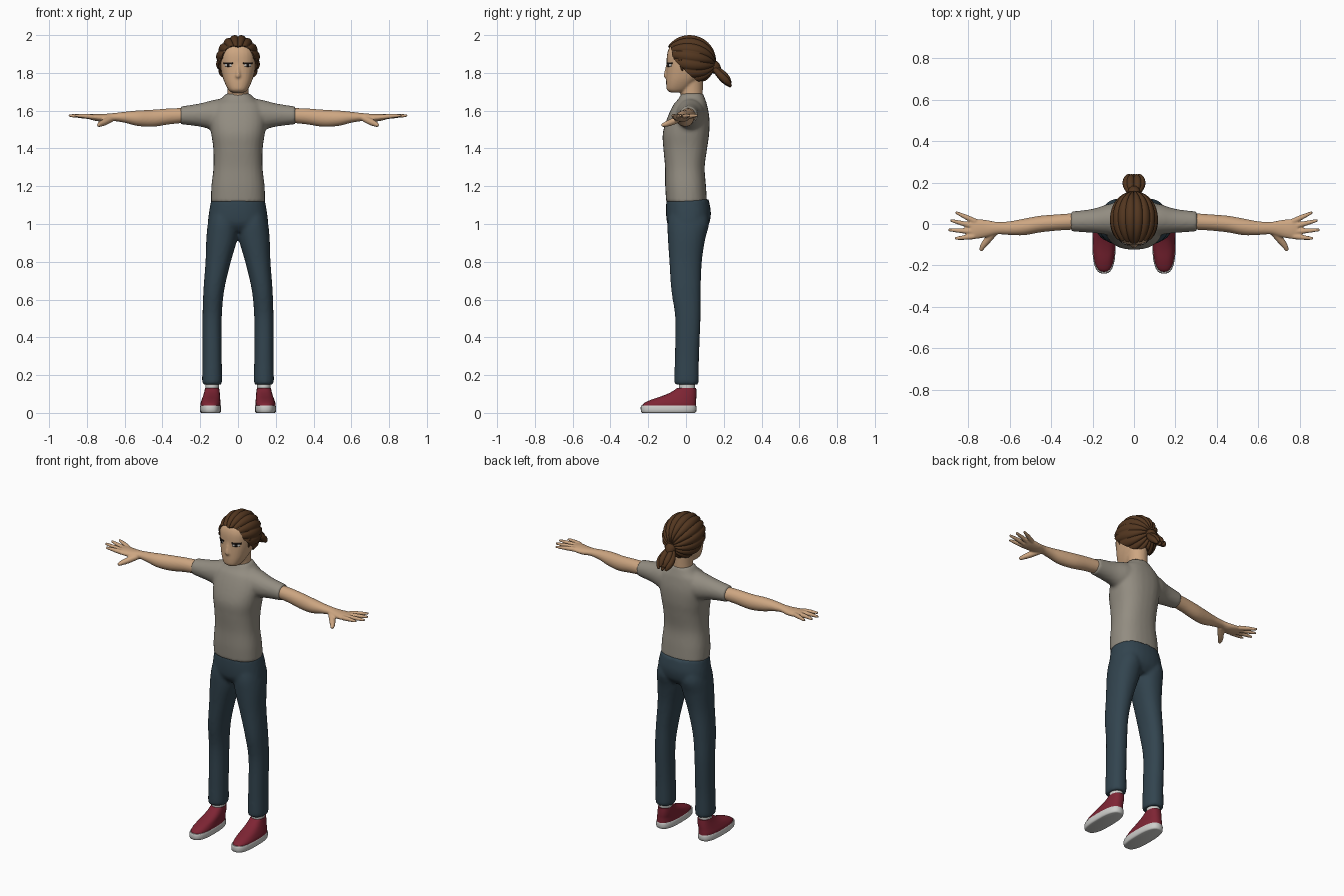
import bpy, bmesh, math
from mathutils import Vector, Matrix

cube = bpy.data.objects.get("Cube")
if cube:
    bpy.data.objects.remove(cube)


def material(name, rgb):
    m = bpy.data.materials.new(name)
    m.use_nodes = True
    m.diffuse_color = (*rgb, 1)
    m.node_tree.nodes["Principled BSDF"].inputs["Base Color"].default_value = (*rgb, 1)
    return m


skin = material("skin", (0.61, 0.38, 0.22))
grey = material("shirt grey", (0.29, 0.265, 0.22))
denim = material("denim blue", (0.032, 0.058, 0.078))
red = material("shoe red", (0.21, 0.018, 0.034))
white = material("white", (0.62, 0.62, 0.6))
brown = material("hair brown", (0.085, 0.037, 0.014))
dark = material("eye dark", (0.015, 0.01, 0.008))


def smooth(rows, steps=5):
    """Catmull-Rom interpolation of rows of numbers."""
    out = []
    for i in range(len(rows) - 1):
        p = [rows[max(0, min(len(rows) - 1, i + k))] for k in (-1, 0, 1, 2)]
        for s in range(steps):
            t = s / steps
            out.append([b + 0.5 * t * (c - a + t * (2*a - 5*b + 4*c - d + t * (3*(b - c) + d - a)))
                        for a, b, c, d in zip(*p)])
    return out + [list(rows[-1])]


def skin_rings(bm, rings):
    loops = [[bm.verts.new(p) for p in ring] for ring in rings]
    n = len(loops[0])
    for a, b in zip(loops, loops[1:]):
        for i in range(n):
            bm.faces.new((a[i], a[(i + 1) % n], b[(i + 1) % n], b[i]))
    bm.faces.new(loops[0])
    bm.faces.new(loops[-1])


def oval(ru, rv, power, sides=28):
    pts = []
    for i in range(sides):
        c, s = math.cos(math.tau * i / sides), math.sin(math.tau * i / sides)
        pts.append((ru * math.copysign(abs(c) ** (2 / power), c),
                    rv * math.copysign(abs(s) ** (2 / power), s)))
    return pts


def loft(bm, rows, axis="z", power=2.0, side=1, steps=5):
    """Rows are position, two centre values, two radii."""
    rings = []
    for t, a, b, ru, rv in smooth(rows, steps):
        ring = [(a + u, b + v) for u, v in oval(ru, rv, power)]
        rings.append([(side * u, v, t) if axis == "z" else (side * t, u, v) for u, v in ring])
    skin_rings(bm, rings)


def tube(bm, rows):
    """Rows are x, y, z, radius."""
    pts = smooth(rows)
    rings = []
    for i, p in enumerate(pts):
        a, b = pts[max(0, i - 1)], pts[min(len(pts) - 1, i + 1)]
        q = (Vector(b[:3]) - Vector(a[:3])).to_track_quat("Z", "Y")
        rings.append([Vector(p[:3]) + q @ Vector((u, v, 0)) for u, v in oval(p[3], p[3], 2, 12)])
    skin_rings(bm, rings)


def finish(name, bm, mat, voxel=0, angle=60):
    bmesh.ops.recalc_face_normals(bm, faces=bm.faces)
    me = bpy.data.meshes.new(name)
    bm.to_mesh(me)
    bm.free()
    me.materials.append(mat)
    me.polygons.foreach_set("use_smooth", [True] * len(me.polygons))
    me.set_sharp_from_angle(angle=math.radians(angle))
    ob = bpy.data.objects.new(name, me)
    bpy.context.collection.objects.link(ob)
    if voxel:
        r = ob.modifiers.new("blend", "REMESH")
        r.mode, r.voxel_size, r.use_smooth_shade = "VOXEL", voxel, True
        s = ob.modifiers.new("soften", "SMOOTH")
        s.factor, s.iterations = 0.5, 4
    return ob


# Shirt: torso and short sleeves blended together
bm = bmesh.new()
loft(bm, [(1.115, 0, .003, .144, .108), (1.2, 0, -.002, .141, .108), (1.3, 0, -.006, .13, .105),
          (1.4, 0, -.004, .131, .116), (1.48, 0, 0, .142, .123), (1.56, 0, .012, .148, .112),
          (1.63, 0, .022, .13, .09), (1.66, 0, .03, .092, .072), (1.69, 0, .033, .066, .058)], power=2.4)
for s in (1, -1):
    loft(bm, [(.05, .02, 1.58, .08, .085), (.12, .022, 1.577, .075, .082),
              (.2, .015, 1.577, .058, .062), (.305, .012, 1.575, .048, .047)], "x", side=s)
finish("shirt", bm, grey, .01)

# Trousers: hips and two legs blended together
bm = bmesh.new()
loft(bm, [(.96, 0, .012, .12, .08), (1.0, 0, .012, .157, .11), (1.06, 0, .013, .154, .119),
          (1.13, 0, .008, .141, .112)], power=2.3)
for s in (1, -1):
    loft(bm, [(.15, .137, .003, .049, .06), (.17, .137, .003, .053, .065), (.3, .137, .005, .051, .064),
              (.5, .137, .01, .051, .067), (.65, .128, 0, .055, .078), (.8, .105, -.002, .067, .086),
              (.92, .086, .003, .082, .099), (1.0, .079, .012, .081, .11),
              (1.06, .076, .012, .07, .1)], power=2.2, side=s)
finish("trousers", bm, denim, .01)

# Arms with hands, socks and shoes
for s, label in ((1, "left"), (-1, "right")):
    bm = bmesh.new()
    loft(bm, [(.28, .013, 1.575, .04, .039), (.36, .008, 1.57, .039, .042), (.45, 0, 1.56, .04, .045),
              (.53, -.014, 1.56, .04, .041), (.6, -.02, 1.565, .033, .029), (.66, -.02, 1.566, .03, .021),
              (.71, -.022, 1.562, .041, .021), (.76, -.024, 1.565, .048, .018),
              (.79, -.024, 1.568, .044, .012)], "x", side=s)
    for bx, by, tx, ty in ((.77, -.06, .865, -.07), (.775, -.037, .897, -.028),
                           (.775, -.011, .887, .018), (.765, .012, .862, .057)):
        tube(bm, [(s * bx, by, 1.567, .014), (s * (bx + tx) / 2, (by + ty) / 2, 1.572, .012),
                  (s * tx, ty, 1.574, .007)])
    tube(bm, [(s * .67, -.035, 1.558, .018), (s * .705, -.075, 1.54, .018),
              (s * .73, -.108, 1.528, .014), (s * .74, -.13, 1.522, .008)])
    finish(label + "_arm", bm, skin, .005)

    bm = bmesh.new()
    loft(bm, [(.08, .137, .005, .036, .042), (.17, .137, .005, .036, .042)], side=s)
    finish(label + "_sock", bm, white)

    bm = bmesh.new()
    loft(bm, [(0, .145, -.092, .048, .138), (.006, .145, -.092, .055, .146),
              (.03, .145, -.092, .056, .148), (.04, .145, -.092, .053, .145)], power=2.7, side=s, steps=2)
    finish(label + "_sole", bm, white)

    bm = bmesh.new()
    loft(bm, [(.032, .145, -.09, .053, .144), (.05, .145, -.085, .053, .139), (.07, .143, -.065, .049, .119),
              (.09, .14, -.035, .045, .09), (.11, .138, -.012, .041, .067), (.132, .137, .004, .037, .05)],
         power=2.5, side=s)
    finish(label + "_shoe", bm, red)

# Head, neck and nose
HEAD = [(1.697, 0, -.05, .035, .035), (1.71, 0, -.045, .05, .056), (1.74, 0, -.03, .067, .075),
        (1.78, 0, -.01, .082, .095), (1.84, 0, .008, .095, .111), (1.9, 0, .01, .097, .11),
        (1.94, 0, .008, .08, .092), (1.97, 0, .01, .05, .06)]
HEAD_POWER = 2.4
bm = bmesh.new()
loft(bm, HEAD, power=HEAD_POWER)
loft(bm, [(1.64, 0, .03, .06, .058), (1.7, 0, .03, .055, .059), (1.8, 0, .03, .06, .062)])
loft(bm, [(1.772, 0, -.1, .006, .008), (1.78, 0, -.103, .015, .015), (1.8, 0, -.101, .013, .015),
          (1.83, 0, -.098, .009, .011), (1.86, 0, -.095, .008, .006)])
finish("head", bm, skin, .006)


def face_y(x, z):
    rows = smooth(HEAD, 12)
    _, _, cy, rx, ry = min(rows, key=lambda r: abs(r[0] - z))
    return cy - ry * max(0, 1 - abs(x / rx) ** HEAD_POWER) ** (1 / HEAD_POWER)


def face_patch(name, x0, x1, z0, z1, mat, lift):
    """Thin plate wrapped on the face."""
    bm = bmesh.new()
    cols = []
    for i in range(9):
        x = x0 + (x1 - x0) * i / 8
        cols.append([bm.verts.new((x, face_y(x, z) - lift, z)) for z in (z0, z1)])
    for a, b in zip(cols, cols[1:]):
        bm.faces.new((a[0], b[0], b[1], a[1]))
    ob = finish(name, bm, mat)
    ob.modifiers.new("thickness", "SOLIDIFY").thickness = .003


for s, label in ((1, "left"), (-1, "right")):
    face_patch(label + "_eye_white", s * .034, s * .07, 1.834, 1.846, white, .002)
    face_patch(label + "_iris", s * .045, s * .059, 1.832, 1.847, dark, .004)
    face_patch(label + "_brow", s * .028, s * .076, 1.847, 1.856, dark, .004)
    bm = bmesh.new()
    tube(bm, [(s * .097, -.03, 1.87, .012), (s * .094, -.022, 1.84, .011), (s * .085, -.02, 1.81, .004)])
    finish(label + "_sideburn", bm, brown)

# Hair: rows of braids swept from hairline to the knot
BRAIDS, PER = 16, 10
tilt = Matrix.Rotation(math.radians(-8), 3, "X")


def hairline(a):
    for a0, a1, t0, t1 in ((0, 90, 24, 48), (90, 125, 48, 95), (125, 181, 95, 145)):
        if a <= a1:
            return t0 + (t1 - t0) * (a - a0) / (a1 - a0)


bm = bmesh.new()
rings = []
for j in range(-2, 25):
    ring = []
    for i in range(BRAIDS * PER):
        f = 360 * i / (BRAIDS * PER) - 180
        start = hairline(abs(f))
        t = math.radians(start + (178 - start) * max(0, j) / 24)
        bump = .935 + .07 * abs(math.sin(math.pi * i / PER)) ** .7
        bump *= {-2: .7, -1: .9}.get(j, 1)
        p = Vector((.117 * math.sin(t) * math.sin(math.radians(f)), -.138 * math.cos(t),
                    .135 * math.sin(t) * math.cos(math.radians(f))))
        ring.append(tilt @ p * bump + Vector((0, .02, 1.866)))
    rings.append(ring)
skin_rings(bm, rings)
finish("braided_hair", bm, brown, angle=75)

# Tied tail: knot and fanned strands
bm = bmesh.new()
tube(bm, [(0, .125, 1.85, .02), (0, .145, 1.835, .033), (0, .165, 1.815, .026), (0, .175, 1.805, .012)])
for x, drop in ((-.034, .012), (-.016, -.004), (0, .016), (.016, -.004), (.034, .012)):
    tube(bm, [(x * .3, .14, 1.835, .012), (x, .182, 1.8 - drop, .018),
              (x, .215, 1.768 - drop, .018), (x * .7, .238, 1.742 - drop, .006)])
finish("hair_tail", bm, brown)
